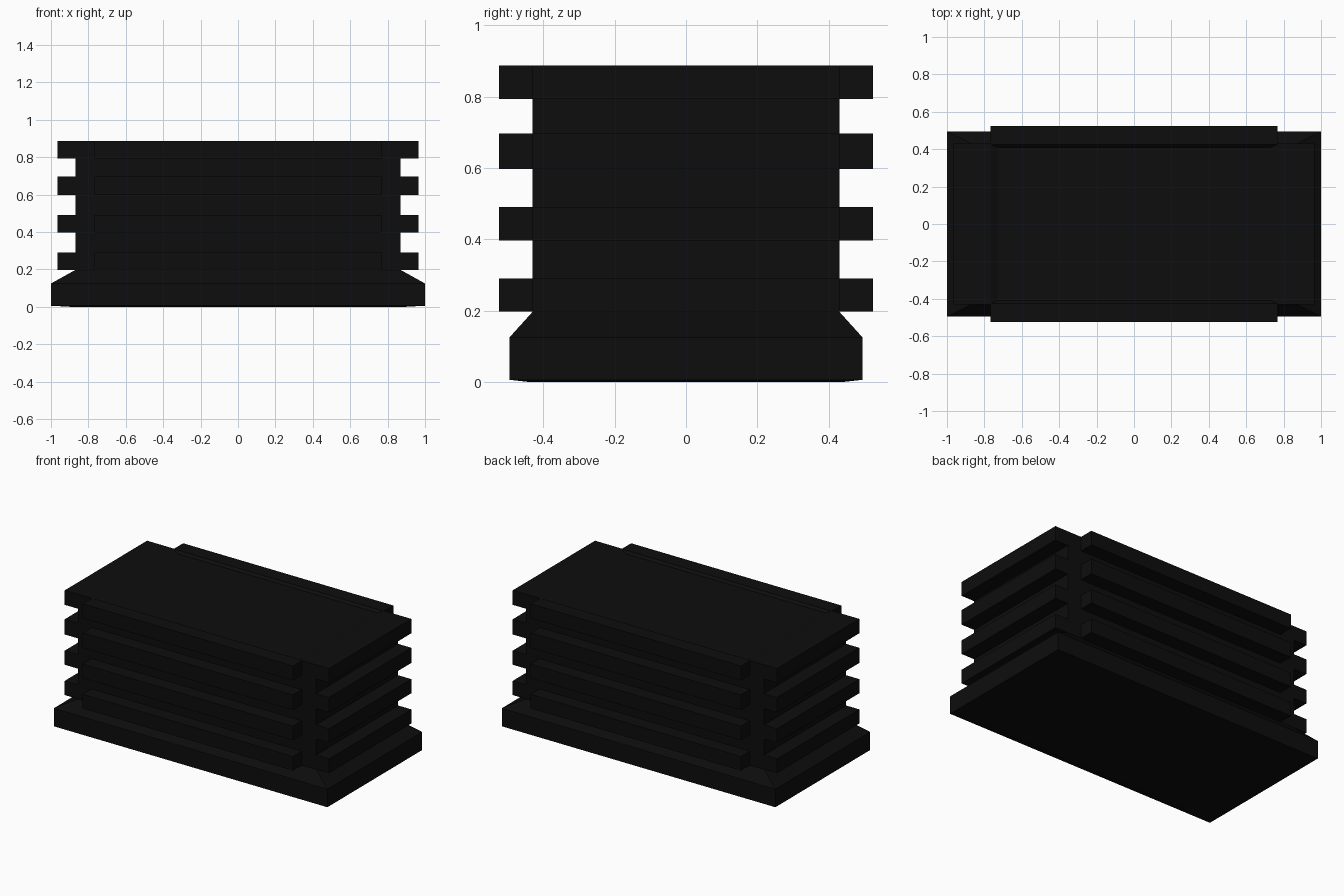
import bpy, bmesh

if "Cube" in bpy.data.objects:
    bpy.data.objects.remove(bpy.data.objects["Cube"])


def finish(name, bm):
    bmesh.ops.recalc_face_normals(bm, faces=bm.faces)
    mesh = bpy.data.meshes.new(name)
    bm.to_mesh(mesh)
    bm.free()
    obj = bpy.data.objects.new(name, mesh)
    bpy.context.collection.objects.link(obj)
    obj.data.materials.append(black)
    return obj


def loft(name, rings):
    """Stack rectangular rings (half x, half y, z) into a closed solid."""
    bm = bmesh.new()
    loops = [[bm.verts.new((sx * x, sy * y, z))
              for sx, sy in ((-1, -1), (1, -1), (1, 1), (-1, 1))]
             for x, y, z in rings]
    for a, b in zip(loops, loops[1:]):
        for i in range(4):
            j = (i + 1) % 4
            bm.faces.new((a[i], a[j], b[j], b[i]))
    bm.faces.new(loops[0])
    bm.faces.new(loops[-1])
    return finish(name, bm)


def box(name, x0, x1, y0, y1, z0, z1):
    bm = bmesh.new()
    bmesh.ops.create_cube(bm, size=1)
    for v in bm.verts:
        v.co.x = x1 if v.co.x > 0 else x0
        v.co.y = y1 if v.co.y > 0 else y0
        v.co.z = z1 if v.co.z > 0 else z0
    return finish(name, bm)


black = bpy.data.materials.new("black")
black.diffuse_color = (0.004, 0.004, 0.004, 1)
black.use_nodes = True
black.node_tree.nodes["Principled BSDF"].inputs["Base Color"].default_value = black.diffuse_color

CORE_X, CORE_Y, TOP = 0.87, 0.43, 0.888

# Flared base and core block with a shallow panel in the top
loft("body", [
    (0.89, 0.44, 0.0),
    (1.0, 0.495, 0.006),
    (1.0, 0.495, 0.125),
    (CORE_X, CORE_Y, 0.197),
    (CORE_X, CORE_Y, TOP),
    (0.765, CORE_Y - 0.005, TOP),
    (0.73, 0.41, TOP - 0.015),
])

# Four rows of ribs on every side, leaving the corners notched
for row, (z0, z1) in enumerate(((0.197, 0.29), (0.397, 0.49),
                                (0.597, 0.697), (0.793, TOP)), 1):
    for s, long_side, short_side in ((-1, "front", "left"), (1, "back", "right")):
        ys = sorted((s * CORE_Y, s * 0.524))
        xs = sorted((s * CORE_X, s * 0.966))
        box(f"{long_side}_rib_{row}", -0.768, 0.768, *ys, z0, z1)
        box(f"{short_side}_rib_{row}", *xs, -CORE_Y, CORE_Y, z0, z1)
